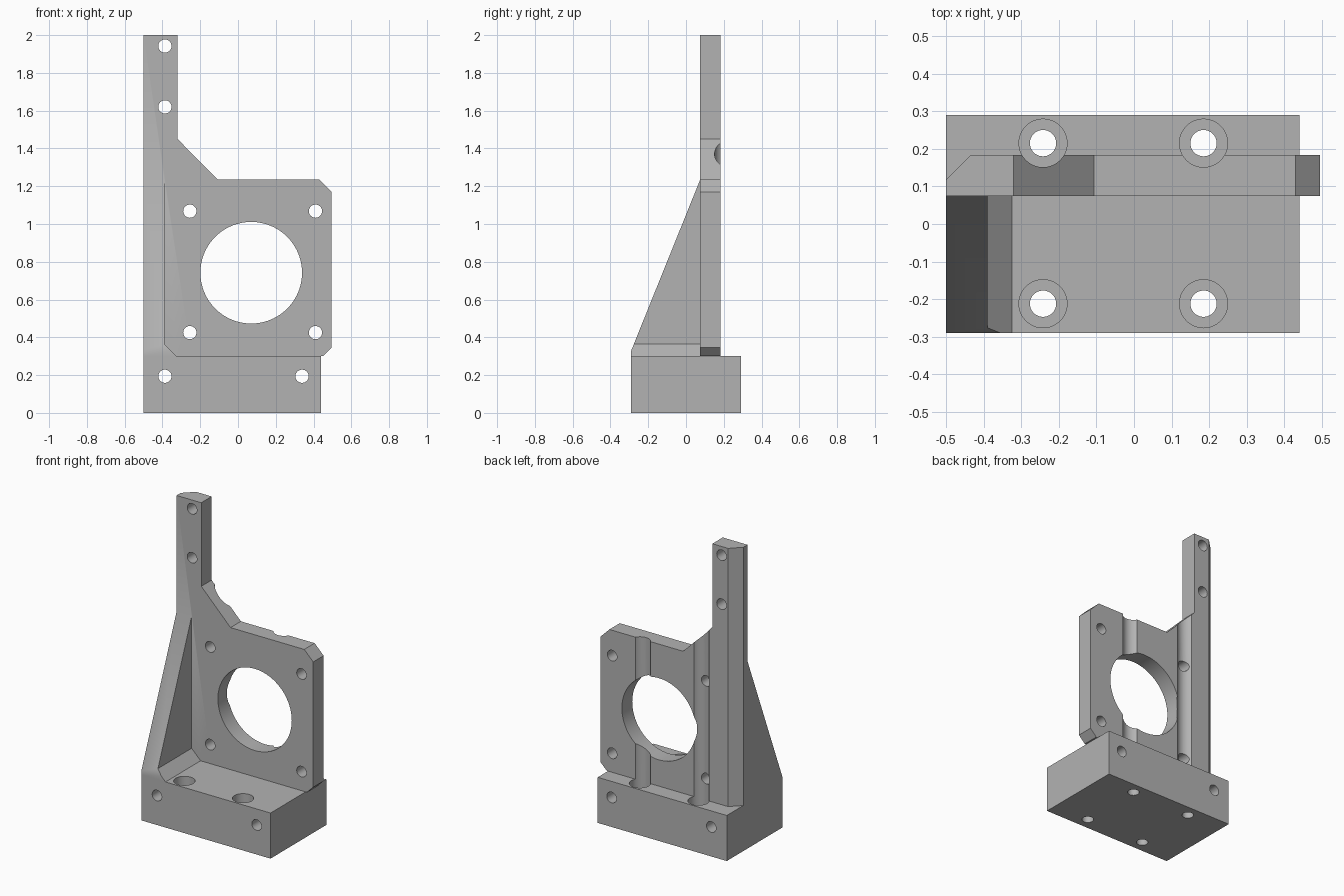
import bpy, bmesh, math
from mathutils import Matrix, Vector

if "Cube" in bpy.data.objects:
    bpy.data.objects.remove(bpy.data.objects["Cube"])

grey = bpy.data.materials.new("grey_plastic")
grey.diffuse_color = (0.45, 0.45, 0.45, 1)
grey.use_nodes = True
grey.node_tree.nodes["Principled BSDF"].inputs["Base Color"].default_value = grey.diffuse_color

BASE_TOP = 0.30
PLATE_FRONT, PLATE_BACK = 0.075, 0.183


def finish(bm, name):
    bmesh.ops.recalc_face_normals(bm, faces=bm.faces[:])
    mesh = bpy.data.meshes.new(name)
    bm.to_mesh(mesh)
    bm.free()
    mesh.materials.append(grey)
    obj = bpy.data.objects.new(name, mesh)
    bpy.context.collection.objects.link(obj)
    return obj


def extrude_xz(name, outline, y0, y1, plane=None):
    """Extrude an (x, z) outline along y; optionally slice off the outer side of a plane."""
    bm = bmesh.new()
    face = bm.faces.new([bm.verts.new((x, y0, z)) for x, z in outline])
    new = bmesh.ops.extrude_face_region(bm, geom=[face])["geom"]
    verts = [g for g in new if isinstance(g, bmesh.types.BMVert)]
    bmesh.ops.translate(bm, verts=verts, vec=(0, y1 - y0, 0))
    if plane:
        bmesh.ops.bisect_plane(bm, geom=bm.verts[:] + bm.edges[:] + bm.faces[:],
                               plane_co=plane[0], plane_no=plane[1], clear_outer=True)
        bmesh.ops.holes_fill(bm, edges=[e for e in bm.edges if e.is_boundary])
    return finish(bm, name)


def cylinder(name, centre, radius, length, axis, segments=40):
    bm = bmesh.new()
    turn = Matrix.Rotation(math.pi / 2, 4, "X") if axis == "Y" else Matrix()
    bmesh.ops.create_cone(bm, cap_ends=True, segments=segments, radius1=radius, radius2=radius,
                          depth=length, matrix=Matrix.Translation(centre) @ turn)
    return finish(bm, name)


def combine(target, other, operation):
    mod = target.modifiers.new(operation.lower(), "BOOLEAN")
    mod.operation, mod.solver, mod.object = operation, "EXACT", other
    bpy.context.view_layer.objects.active = target
    bpy.ops.object.modifier_apply(modifier=mod.name)
    bpy.data.objects.remove(other)


# Foot block
bracket = extrude_xz("motor_bracket", [(-0.5, 0), (0.44, 0), (0.44, BASE_TOP), (-0.5, BASE_TOP)],
                     -0.29, 0.29)

# Upright plate with tall post, its rear left corner bevelled
plate = extrude_xz("upright_plate",
                   [(-0.5, 0.30), (0.45, 0.30), (0.495, 0.345), (0.495, 1.17), (0.43, 1.235),
                    (-0.107, 1.235), (-0.32, 1.45), (-0.32, 2), (-0.5, 2)],
                   PLATE_FRONT, PLATE_BACK,
                   (Vector((-0.5, 0.118, 0)), Vector((-1, 1, 0)).normalized()))

# Side gusset with a sloped front and a bevel along the foot
gusset = extrude_xz("side_gusset",
                    [(-0.5, 0.30), (-0.325, 0.30), (-0.39, 0.365), (-0.39, 1.235), (-0.5, 1.235)],
                    -0.29, PLATE_FRONT,
                    (Vector((0, -0.29, 0.33)), Vector((0, -0.905, 0.365)).normalized()))

combine(bracket, plate, "UNION")
combine(bracket, gusset, "UNION")

# Large motor opening
combine(bracket, cylinder("motor_opening", (0.07, 0.13, 0.742), 0.269, 0.4, "Y", 96), "DIFFERENCE")

# Front-to-back screw holes: motor, post and foot
holes = [(x, z) for x in (-0.255, 0.41) for z in (0.425, 1.068)]
holes += [(-0.387, 1.942), (-0.387, 1.62), (-0.387, 0.194), (0.339, 0.194)]
for x, z in holes:
    combine(bracket, cylinder("screw_hole", (x, 0, z), 0.035, 1, "Y"), "DIFFERENCE")

# Vertical foot screws: through hole plus wide bore, which also grooves the plate's back
for x in (-0.242, 0.185):
    for y in (-0.212, 0.215):
        combine(bracket, cylinder("head_bore", (x, y, 0.92), 0.064, 1.5, "Z", 48), "DIFFERENCE")
        combine(bracket, cylinder("foot_hole", (x, y, 0.1), 0.035, 0.4, "Z"), "DIFFERENCE")

bpy.ops.object.select_all(action="DESELECT")
bracket.select_set(True)
bpy.context.view_layer.objects.active = bracket
bpy.ops.object.shade_smooth_by_angle(angle=math.radians(25))
